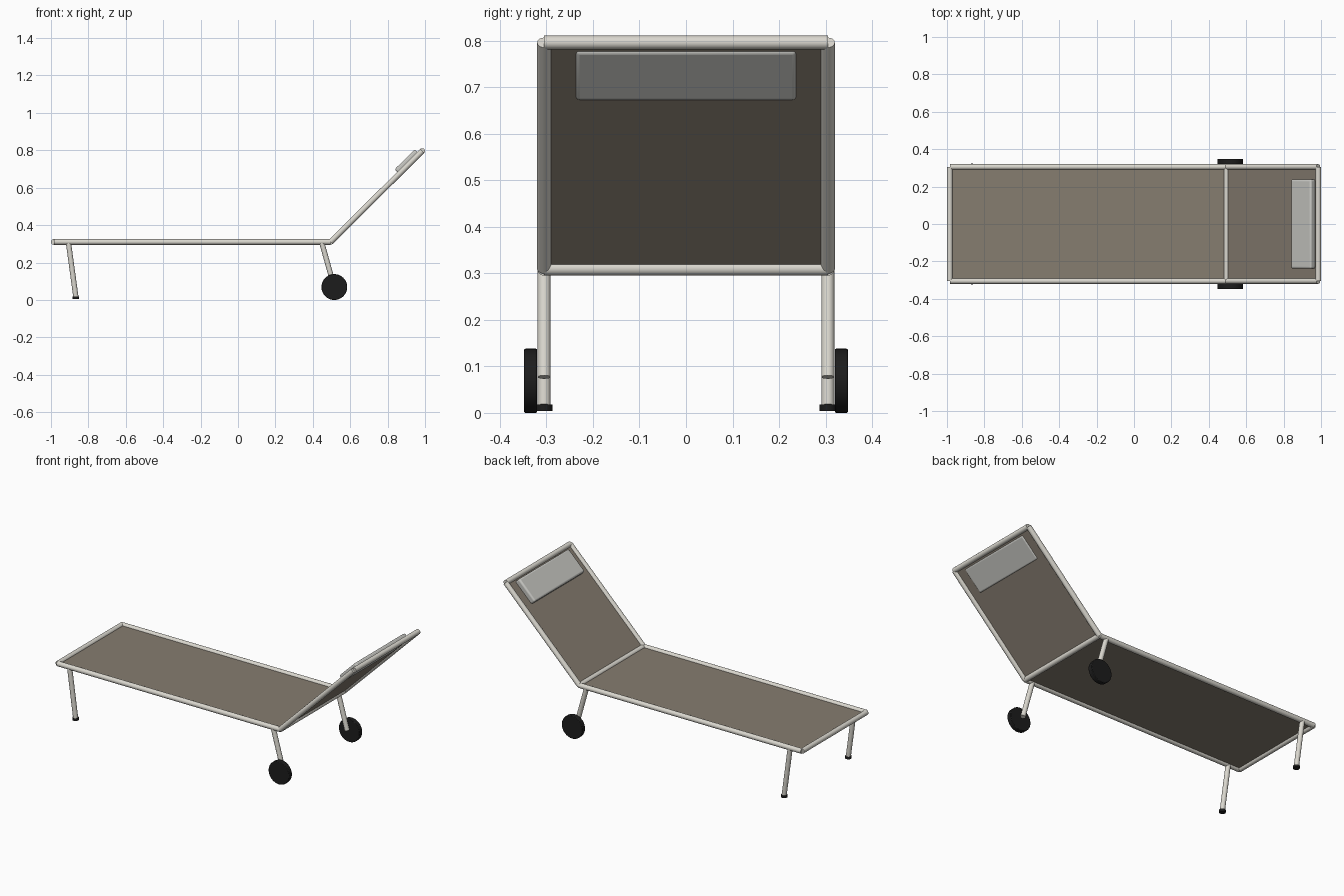
import bpy
import math
from mathutils import Vector

cube = bpy.data.objects.get("Cube")
if cube:
    bpy.data.objects.remove(cube, do_unlink=True)


def material(name, rgb):
    m = bpy.data.materials.new(name)
    m.use_nodes = True
    colour = (*rgb, 1.0)
    m.diffuse_color = colour
    m.node_tree.nodes["Principled BSDF"].inputs["Base Color"].default_value = colour
    return m


FRAME = material("pale metal", (0.70, 0.68, 0.62))
SLING = material("taupe fabric", (0.24, 0.205, 0.163))
PILLOW = material("light grey fabric", (0.58, 0.58, 0.55))
RUBBER = material("black rubber", (0.012, 0.012, 0.012))

RADIUS = 0.015
SIDE = 0.305                                # y of the side rails
FOOT_END = Vector((-0.985, 0, 0.31))
HINGE = Vector((0.495, 0, 0.31))
HEAD_END = Vector((0.985, 0, 0.796))


def finish(name, mat, bevel=0, segments=2):
    ob = bpy.context.object
    ob.name = name
    ob.data.materials.append(mat)
    if bevel:
        mod = ob.modifiers.new("soft edges", "BEVEL")
        mod.width = bevel
        mod.segments = segments
        mod.limit_method = "ANGLE"
    bpy.ops.object.shade_smooth_by_angle(angle=math.radians(40))
    return ob


def tube(name, a, b, radius=RADIUS, mat=FRAME, sides=20, bevel=0):
    axis = b - a
    bpy.ops.mesh.primitive_cylinder_add(
        vertices=sides, radius=radius, depth=axis.length, location=(a + b) / 2,
        rotation=axis.to_track_quat("Z", "Y").to_euler())
    return finish(name, mat, bevel)


def slab(name, centre, size, pitch, mat, bevel=0, segments=2):
    bpy.ops.mesh.primitive_cube_add(size=1, location=centre, rotation=(0, pitch, 0))
    ob = bpy.context.object
    ob.scale = size
    bpy.ops.object.transform_apply(location=False, rotation=False, scale=True)
    return finish(name, mat, bevel, segments)


def at_side(p, y):
    return Vector((p.x, y, p.z))


# Cross rails
for name, p in (("foot_rail", FOOT_END), ("hinge_rail", HINGE), ("head_rail", HEAD_END)):
    tube(name, at_side(p, -SIDE), at_side(p, SIDE))

# Side rails, legs, feet and wheels
for label, s in (("left", 1), ("right", -1)):
    y = s * SIDE
    tube(f"{label}_seat_rail", at_side(FOOT_END, y), at_side(HINGE, y))
    tube(f"{label}_back_rail", at_side(HINGE, y), at_side(HEAD_END, y))
    tube(f"{label}_front_leg", Vector((-0.907, y, 0.31)), Vector((-0.867, y, 0.017)), 0.014)
    tube(f"{label}_foot", Vector((-0.867, y, 0.004)), Vector((-0.867, y, 0.018)),
         0.018, RUBBER)
    tube(f"{label}_wheel_leg", Vector((0.447, y, 0.31)), Vector((0.512, y, 0.077)), 0.014)
    tube(f"{label}_wheel", Vector((0.515, s * 0.32, 0.069)), Vector((0.515, s * 0.348, 0.069)),
         0.069, RUBBER, 40, 0.003)

# Stretched fabric on the seat and the backrest
back = HEAD_END - HINGE
pitch = -math.atan2(back.z, back.x)
width = 2 * SIDE - 0.02
slab("seat_sling", (FOOT_END + HINGE) / 2, (HINGE.x - FOOT_END.x, width, 0.005), 0, SLING)
slab("back_sling", (HINGE + HEAD_END) / 2, (back.length, width, 0.005), pitch, SLING)

# Head cushion set through the backrest fabric
along = back.normalized()
normal = Vector((-along.z, 0, along.x))
slab("head_cushion", HINGE + along * 0.592 + normal * 0.014, (0.152, 0.477, 0.041),
     pitch, PILLOW, 0.01, 4)
